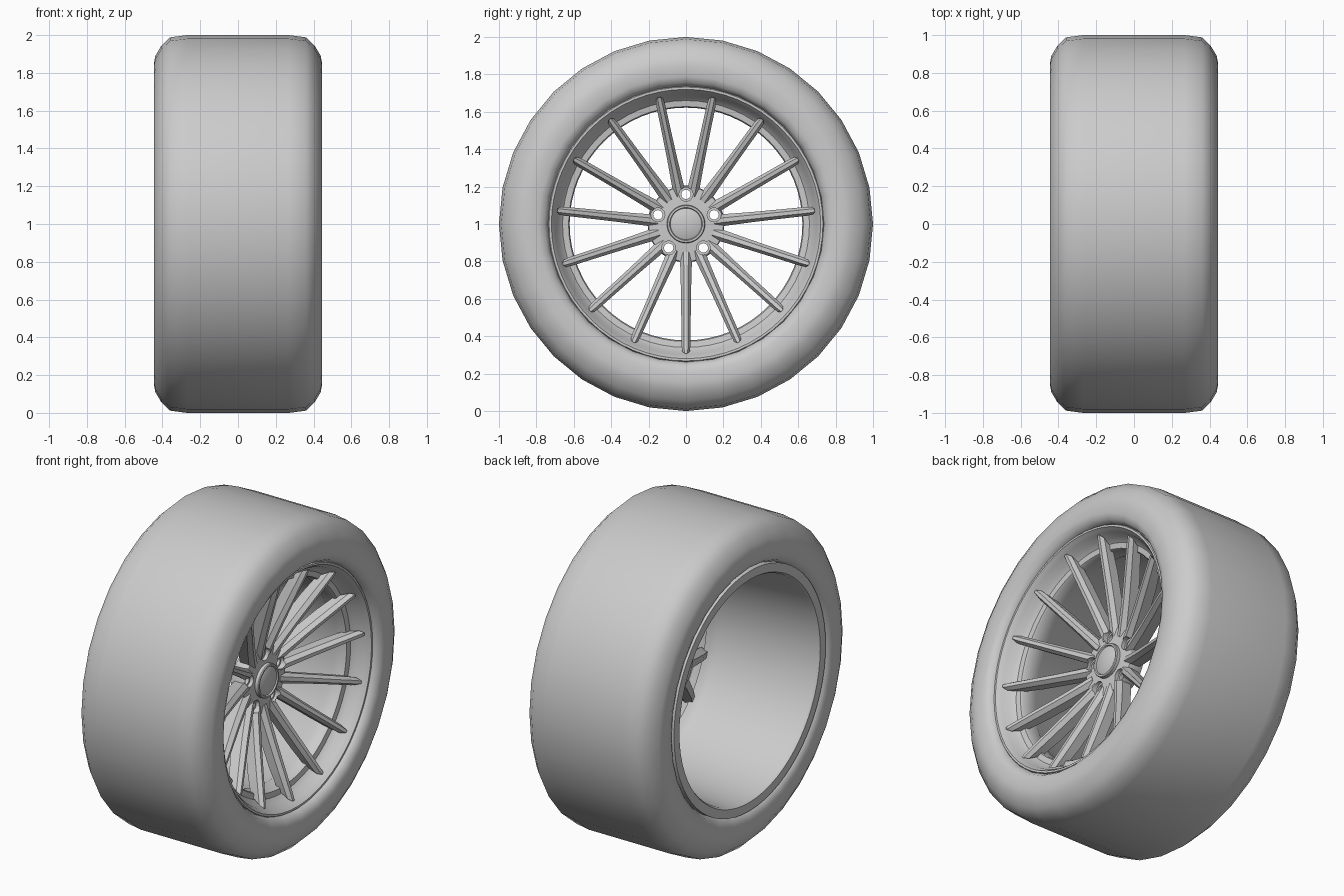
import bpy, bmesh, math
from math import sin, cos, pi, radians

if "Cube" in bpy.data.objects:
    bpy.data.objects.remove(bpy.data.objects["Cube"])

CZ = 1.0  # axle height; the axle runs along x


def finish(name, bm, angle=35):
    bmesh.ops.recalc_face_normals(bm, faces=bm.faces[:])
    me = bpy.data.meshes.new(name)
    bm.to_mesh(me)
    bm.free()
    ob = bpy.data.objects.new(name, me)
    bpy.context.collection.objects.link(ob)
    smooth(ob, angle)
    return ob


def smooth(ob, angle):
    bpy.ops.object.select_all(action='DESELECT')
    ob.select_set(True)
    bpy.context.view_layer.objects.active = ob
    bpy.ops.object.shade_smooth_by_angle(angle=radians(angle))


def lathe(bm, profile, n, cy=0.0, cz=CZ, closed=True):
    """Spin (x, radius) points about an x-parallel axis."""
    rings = []
    for x, r in profile:
        if r == 0:
            rings.append([bm.verts.new((x, cy, cz))] * n)
        else:
            rings.append([bm.verts.new((x, cy + r * sin(2 * pi * i / n), cz + r * cos(2 * pi * i / n)))
                          for i in range(n)])
    pairs = list(zip(rings, rings[1:])) + ([(rings[-1], rings[0])] if closed else [])
    for a, b in pairs:
        for i in range(n):
            j = (i + 1) % n
            quad = list(dict.fromkeys([a[i], a[j], b[j], b[i]]))
            if len(quad) > 2:
                bm.faces.new(quad)


# tyre: half profile mirrored across x, hollow inside
half = [(0.27, 1.0), (0.36, 0.988), (0.405, 0.945), (0.438, 0.89), (0.445, 0.85),
        (0.443, 0.79), (0.43, 0.757), (0.40, 0.738), (0.34, 0.735)]
inner = [(0.34, 0.76), (0.38, 0.86), (0.30, 0.94)]
side = half + inner
bm = bmesh.new()
lathe(bm, side + [(-x, r) for x, r in reversed(side)], 32)
finish("tyre", bm, 50)

# rim: tapering barrel, stepped flare at the front, flat lip at the back
bm = bmesh.new()
lathe(bm, [(-0.435, 0.738), (-0.435, 0.685), (-0.42, 0.675), (0.19, 0.628), (0.20, 0.622),
           (0.29, 0.622), (0.30, 0.628), (0.305, 0.66), (0.33, 0.685), (0.375, 0.70),
           (0.392, 0.712), (0.405, 0.72), (0.405, 0.732), (0.395, 0.738), (0.34, 0.738),
           (0.32, 0.70), (0.22, 0.655), (-0.36, 0.705), (-0.37, 0.738)], 64)
finish("rim", bm)

# hub disc
bm = bmesh.new()
lathe(bm, [(0.085, 0), (0.085, 0.19), (0.165, 0.205), (0.18, 0.20), (0.187, 0.11), (0.187, 0)], 60, closed=False)
hub = finish("hub", bm)

# centre cap with raised ring
bm = bmesh.new()
lathe(bm, [(0.17, 0), (0.17, 0.102), (0.207, 0.102), (0.212, 0.098), (0.212, 0.088),
           (0.204, 0.084), (0.208, 0.078), (0.211, 0)], 48, closed=False)
finish("centre_cap", bm)

# fifteen ridged spokes: (r front, r back, x front, x back, ridge half width, base half width)
stations = [(0.15, 0.15, 0.188, 0.10, 0.013, 0.034),
            (0.22, 0.22, 0.210, 0.115, 0.012, 0.031),
            (0.36, 0.36, 0.258, 0.165, 0.011, 0.027),
            (0.52, 0.52, 0.318, 0.225, 0.010, 0.025),
            (0.66, 0.61, 0.370, 0.268, 0.010, 0.024),
            (0.692, 0.636, 0.380, 0.275, 0.008, 0.020)]
bm = bmesh.new()
for k in range(15):
    a = 2 * pi * k / 15 - pi / 2
    loops = []
    for rf, rb, xf, xb, w, b in stations:
        xm, rm = xf - 0.028, rf + (rb - rf) * 0.2
        sec = [(xf, rf, w), (xm, rm, b), (xb, rb, b * 0.8), (xb, rb, -b * 0.8), (xm, rm, -b), (xf, rf, -w)]
        loops.append([bm.verts.new((x, r * cos(a) - t * sin(a), CZ + r * sin(a) + t * cos(a)))
                      for x, r, t in sec])
    for p, q in zip(loops, loops[1:]):
        for i in range(6):
            j = (i + 1) % 6
            bm.faces.new((p[i], p[j], q[j], q[i]))
    bm.faces.new(loops[0])
    bm.faces.new(loops[-1])
spokes = finish("spokes", bm, 25)

# five counterbored bolt holes cut through hub and spoke roots
bm = bmesh.new()
for k in range(5):
    a = pi / 2 + 2 * pi * k / 5
    lathe(bm, [(0.0, 0), (0.0, 0.025), (0.163, 0.025), (0.163, 0.037), (0.30, 0.037), (0.30, 0)],
          24, 0.158 * cos(a), CZ + 0.158 * sin(a), closed=False)
cutter = finish("bolt_hole_cutter", bm)
cutter.hide_render = True
for ob, angle in ((hub, 35), (spokes, 25)):
    bpy.context.view_layer.objects.active = ob
    m = ob.modifiers.new("bolt_holes", 'BOOLEAN')
    m.operation, m.object, m.solver = 'DIFFERENCE', cutter, 'EXACT'
    m.use_self = ob is spokes
    bpy.ops.object.modifier_apply(modifier=m.name)
    smooth(ob, angle)
bpy.data.objects.remove(cutter)
